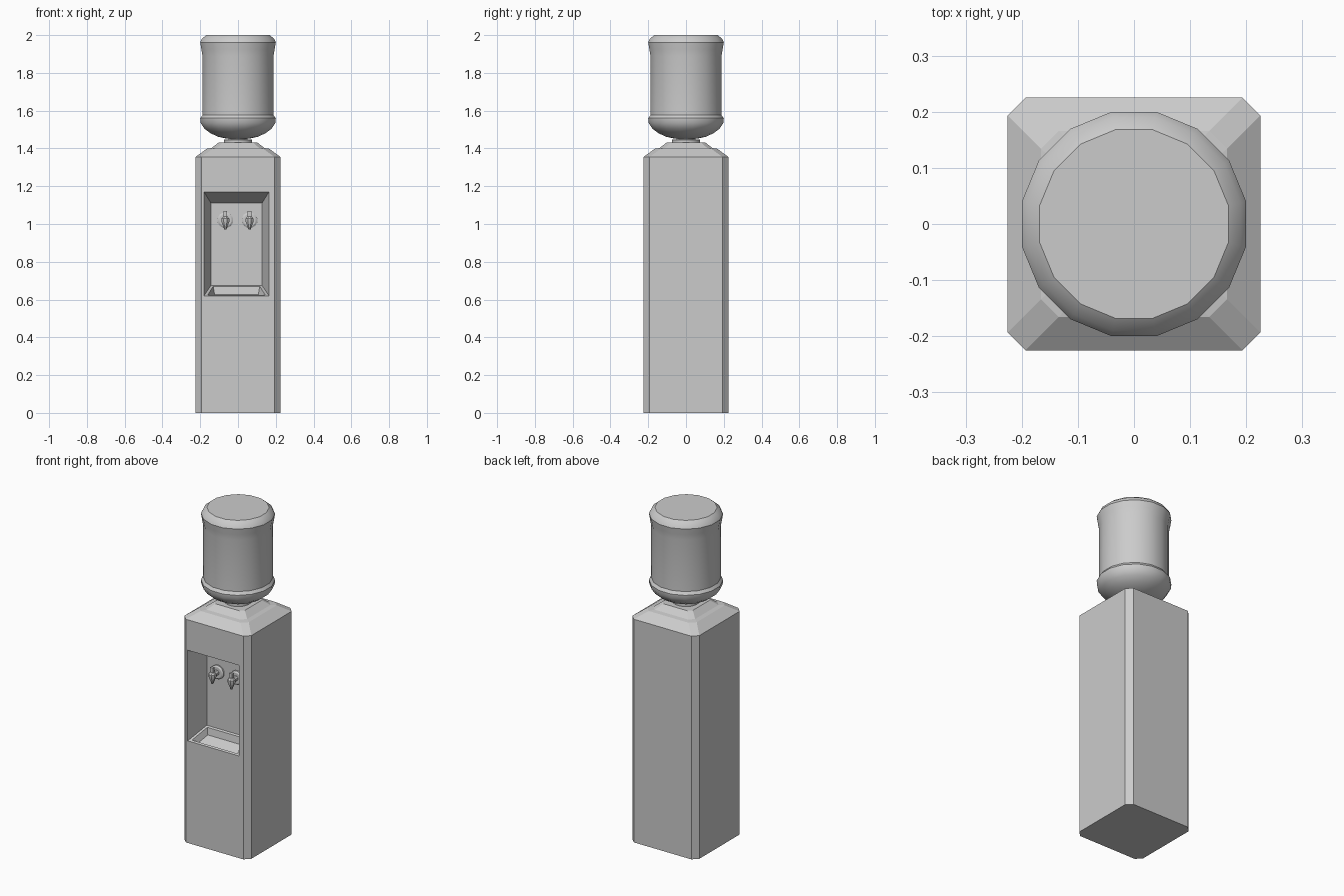
import bpy, bmesh, math
from mathutils import Matrix

if "Cube" in bpy.data.objects:
    bpy.data.objects.remove(bpy.data.objects["Cube"])


def finish(bm, name, smooth=True):
    bmesh.ops.remove_doubles(bm, verts=bm.verts, dist=1e-5)
    bmesh.ops.recalc_face_normals(bm, faces=bm.faces)
    me = bpy.data.meshes.new(name)
    bm.to_mesh(me)
    bm.free()
    ob = bpy.data.objects.new(name, me)
    bpy.context.collection.objects.link(ob)
    if smooth:
        bpy.ops.object.select_all(action='DESELECT')
        ob.select_set(True)
        bpy.context.view_layer.objects.active = ob
        bpy.ops.object.shade_smooth_by_angle(angle=math.radians(30))
    return ob


def ring(bm, points):
    return [bm.verts.new(p) for p in points]


def bridge(bm, a, b, skip=()):
    n = len(a)
    return [bm.faces.new((a[i], a[(i + 1) % n], b[(i + 1) % n], b[i]))
            for i in range(n) if i not in skip]


def octagon(h, c, z):
    """Square of half width h with corners cut by c, starting on the front edge."""
    k = h - c
    return [(x, y, z) for x, y in ((-k, -h), (k, -h), (h, -k), (h, k),
                                   (k, h), (-k, h), (-h, k), (-h, -k))]


def lathe(bm, profile, sides, matrix=Matrix()):
    """Faceted revolve; radii are measured to the flats."""
    rings = []
    for r, z in profile:
        r /= math.cos(math.pi / sides)
        angles = [(i + 0.5) * math.tau / sides for i in range(sides)]
        rings.append(ring(bm, [matrix @ Matrix.Translation(
            (r * math.cos(a), r * math.sin(a), z)).translation for a in angles]))
    for a, b in zip(rings, rings[1:]):
        bridge(bm, a, b)
    bm.faces.new(rings[0])
    bm.faces.new(rings[-1])


# Cabinet: chamfered column with a stepped top
bm = bmesh.new()
levels = [(0.225, 0.032, 0), (0.225, 0.032, 1.355), (0.166, 0.032, 1.398),
          (0.14, 0.028, 1.402), (0.102, 0.022, 1.432)]
rings = [ring(bm, octagon(*l)) for l in levels]
for i, (a, b) in enumerate(zip(rings, rings[1:])):
    bridge(bm, a, b, skip=(0,) if i == 0 else ())
bm.faces.new(rings[0])
bm.faces.new(rings[-1])

# Dispensing recess: tapered opening in the front face
front = [rings[0][0], rings[0][1], rings[1][1], rings[1][0]]


def rect(x0, x1, z0, z1, y):
    return ring(bm, [(x0, y, z0), (x1, y, z0), (x1, y, z1), (x0, y, z1)])


BACK = -0.095
opening = rect(-0.18, 0.164, 0.62, 1.17, -0.225)
back = rect(-0.143, 0.127, 0.675, 1.11, BACK)
bridge(bm, front, opening)
bridge(bm, opening, back, skip=(0,))
bm.faces.new(back)

# Drip tray: rim around a sunken floor
rim = [opening[0], opening[1], back[1], back[0]]
lip = ring(bm, [(-0.16, -0.213, 0.625), (0.144, -0.213, 0.625),
                (0.115, -0.107, 0.67), (-0.131, -0.107, 0.67)])
floor = ring(bm, [(-0.148, -0.206, 0.59), (0.132, -0.206, 0.59),
                  (0.108, -0.113, 0.628), (-0.124, -0.113, 0.628)])
bridge(bm, rim, lip)
bridge(bm, lip, floor)
bm.faces.new(floor)
finish(bm, "cabinet", smooth=False)

# Taps: round plate, stem, tapered spout and lever
for side, x in (("left", -0.067), ("right", 0.061)):
    bm = bmesh.new()
    forward = Matrix.Translation((x, BACK, 1.02)) @ Matrix.Rotation(math.pi / 2, 4, 'X')
    lathe(bm, [(0.041, -0.002), (0.041, 0.008), (0.032, 0.014)], 12, forward)
    lathe(bm, [(0.015, 0.01), (0.015, 0.055)], 8, forward)
    spout = Matrix.Translation((x, BACK - 0.055, 0))
    lathe(bm, [(0.006, 0.97), (0.01, 0.985), (0.021, 1.012), (0.021, 1.028),
               (0.012, 1.04)], 8, spout)
    lever = Matrix.Translation((x, BACK - 0.055, 1.05)) @ Matrix.Diagonal((0.02, 0.016, 0.036, 1))
    bmesh.ops.create_cube(bm, size=1, matrix=lever)
    finish(bm, side + "_tap")

# Collar holding the bottle
bm = bmesh.new()
lathe(bm, [(0.074, 1.43), (0.074, 1.446), (0.05, 1.448), (0.05, 1.47)], 16)
finish(bm, "bottle_collar")

# Upturned water bottle
bm = bmesh.new()
lathe(bm, [(0.065, 1.453), (0.105, 1.462), (0.145, 1.48), (0.178, 1.505), (0.198, 1.535),
           (0.2, 1.56), (0.188, 1.577), (0.188, 1.89), (0.194, 1.925),
           (0.2, 1.962), (0.19, 1.982), (0.168, 2.0)], 16)
finish(bm, "water_bottle")
